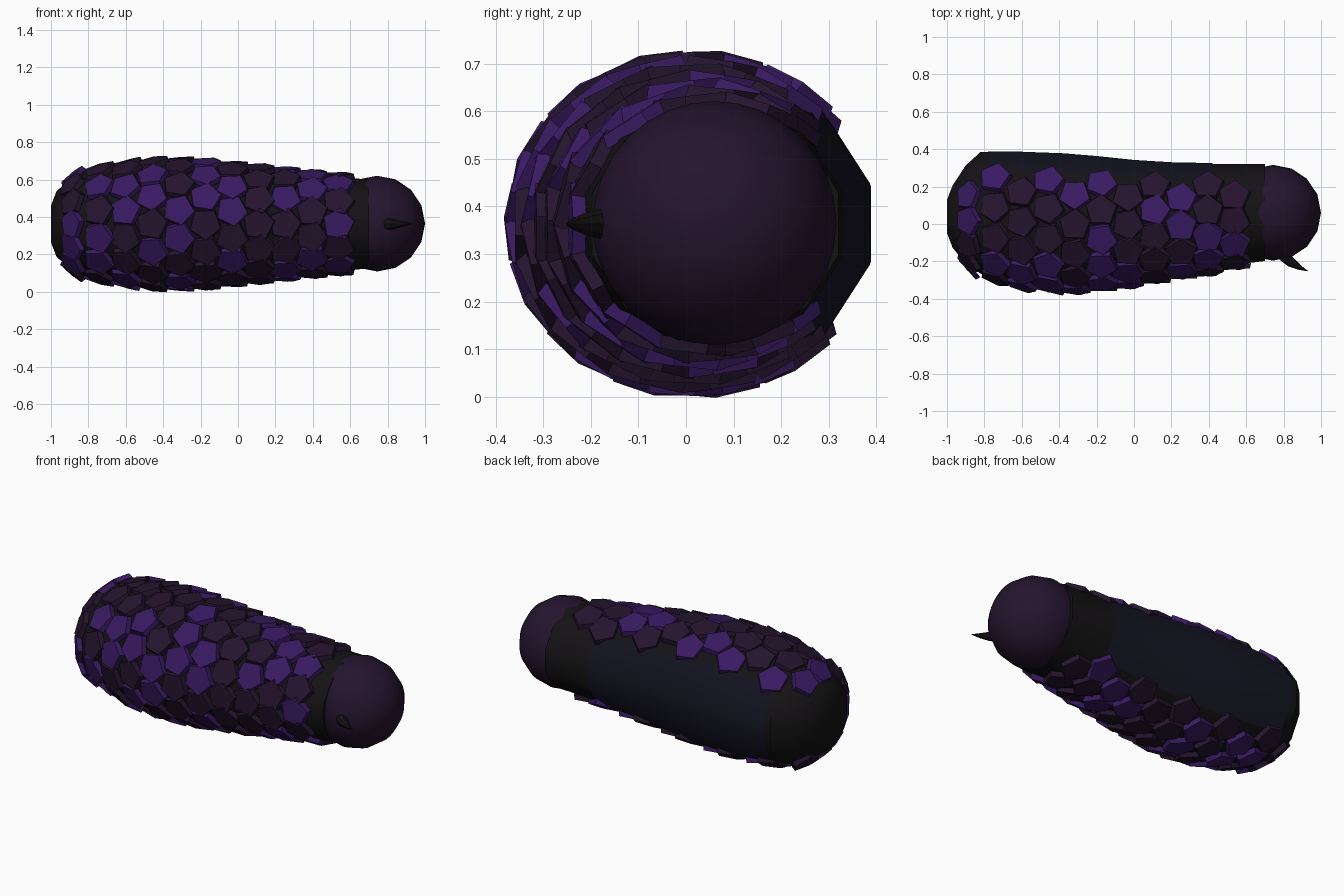
import bpy, bmesh, math, random
from mathutils import Vector, Matrix

if "Cube" in bpy.data.objects:
    bpy.data.objects.remove(bpy.data.objects["Cube"])

random.seed(4)
ZC = 0.363


def mat(name, r, g, b):
    m = bpy.data.materials.new(name)
    m.diffuse_color = (r, g, b, 1)
    m.use_nodes = True
    m.node_tree.nodes["Principled BSDF"].inputs["Base Color"].default_value = m.diffuse_color
    return m


BLACK = mat("shell_black", 0.007, 0.006, 0.007)
NAVY = mat("belly_navy", 0.007, 0.007, 0.016)
DARK = mat("dark_plum", 0.018, 0.007, 0.027)
PURPLE = mat("purple", 0.04, 0.01, 0.12)


def finish(bm, name, mats, smooth=False):
    bmesh.ops.recalc_face_normals(bm, faces=bm.faces)
    me = bpy.data.meshes.new(name)
    bm.to_mesh(me)
    bm.free()
    ob = bpy.data.objects.new(name, me)
    bpy.context.collection.objects.link(ob)
    for m in mats:
        me.materials.append(m)
    if smooth:
        bpy.ops.object.select_all(action='DESELECT')
        ob.select_set(True)
        bpy.context.view_layer.objects.active = ob
        bpy.ops.object.shade_smooth_by_angle(angle=math.radians(35))
    return ob


# Body profile: x, front y, back y, vertical radius
BODY = [(-1.0, -0.04, 0.12, 0.09), (-0.97, -0.12, 0.2, 0.17), (-0.9, -0.21, 0.31, 0.235),
        (-0.82, -0.265, 0.385, 0.275), (-0.6, -0.325, 0.383, 0.315), (-0.38, -0.348, 0.375, 0.333),
        (-0.2, -0.338, 0.36, 0.325), (0.0, -0.31, 0.338, 0.305), (0.2, -0.278, 0.325, 0.282),
        (0.4, -0.245, 0.32, 0.26), (0.58, -0.21, 0.318, 0.242), (0.7, -0.195, 0.318, 0.236)]


def section(x):
    for p, q in zip(BODY, BODY[1:]):
        if x <= q[0]:
            t = (x - p[0]) / (q[0] - p[0])
            return [p[i] + (q[i] - p[i]) * t for i in (1, 2, 3)]
    return BODY[-1][1:]


def surf(x, a, grow=0.0):
    f, b, rz = section(x)
    return Vector((x, (f + b) / 2 + ((b - f) / 2 + grow) * math.cos(a),
                   ZC + (rz + grow) * math.sin(a)))


def loft(bm, rings, closed=True):
    vs = [[bm.verts.new(p) for p in r] for r in rings]
    n = len(vs[0])
    for r, s in zip(vs, vs[1:]):
        for i in range(n if closed else n - 1):
            j = (i + 1) % n
            bm.faces.new((r[i], r[j], s[j], s[i]))
    if closed:
        bm.faces.new(vs[0])
        bm.faces.new(vs[-1])


# Core body, twelve sided with a flat underside facing the back
bm = bmesh.new()
loft(bm, [[surf(p[0], math.radians(15 + 30 * i), 0.012) for i in range(12)] for p in BODY])
finish(bm, "core_body", [BLACK], True)

# Belly panel
bm = bmesh.new()
xs = [-0.78, -0.6, -0.38, -0.2, 0.0, 0.2, 0.42]
loft(bm, [[surf(x, math.radians(d), 0.016) for d in (-45, -15, 15, 45)] for x in xs], False)
finish(bm, "belly_panel", [NAVY], True)

# Head
bm = bmesh.new()
bmesh.ops.create_uvsphere(bm, u_segments=32, v_segments=8, radius=0.256,
                          matrix=Matrix.Translation((0.744, 0.06, ZC + 0.002)) @ Matrix.Rotation(math.pi / 2, 4, 'Y'))
finish(bm, "head", [DARK], True)

# Curved beak spike
bm = bmesh.new()
rings = []
for x, y, r in [(0.8, -0.165, 0.034), (0.84, -0.205, 0.026), (0.885, -0.233, 0.014), (0.93, -0.252, 0.001)]:
    rings.append([(x + 0.6 * r * math.cos(k * math.pi / 4), y + 0.8 * r * math.cos(k * math.pi / 4),
                   ZC + r * math.sin(k * math.pi / 4)) for k in range(8)])
loft(bm, rings)
finish(bm, "beak_spike", [BLACK], True)

# Overlapping pentagonal scales in staggered rings
bm = bmesh.new()
for row in range(11):
    x = -0.885 + 0.142 * row
    n = round(9.5 + 20 * (section(x)[2] - 0.29))
    step = 250 / n
    for k in range(n + row % 2):
        d = 55 + step * (k + (0 if row % 2 else 0.5))
        a = math.radians(d)
        p = surf(x, a, 0.008)
        fwd = (surf(min(x + 0.05, 0.7), a) - surf(x - 0.05, a)).normalized()
        side = surf(x, a + 0.05) - surf(x, a - 0.05)
        nor = fwd.cross(side).normalized()
        if nor.dot(p - Vector((x, 0.02, ZC))) < 0:
            nor = -nor
        # lift the leading edge of each scale
        fwd = (fwd + nor * 0.13).normalized()
        side = nor.cross(fwd).normalized()
        nor = fwd.cross(side)
        turn = random.uniform(-0.3, 0.3)
        size = 0.093 if row else 0.085
        lo, hi = [], []
        for i in range(5):
            t = turn + i * math.tau / 5
            off = fwd * math.cos(t) + side * math.sin(t)
            lo.append(bm.verts.new(p + off * size - nor * 0.012))
            hi.append(bm.verts.new(p + off * size * 0.92 + nor * 0.016))
        faces = [bm.faces.new(lo[::-1]), bm.faces.new(hi)]
        for i in range(5):
            j = (i + 1) % 5
            faces.append(bm.faces.new((lo[i], lo[j], hi[j], hi[i])))
        m = int(random.random() < 0.38)
        for f in faces:
            f.material_index = m
finish(bm, "scales", [DARK, PURPLE])
